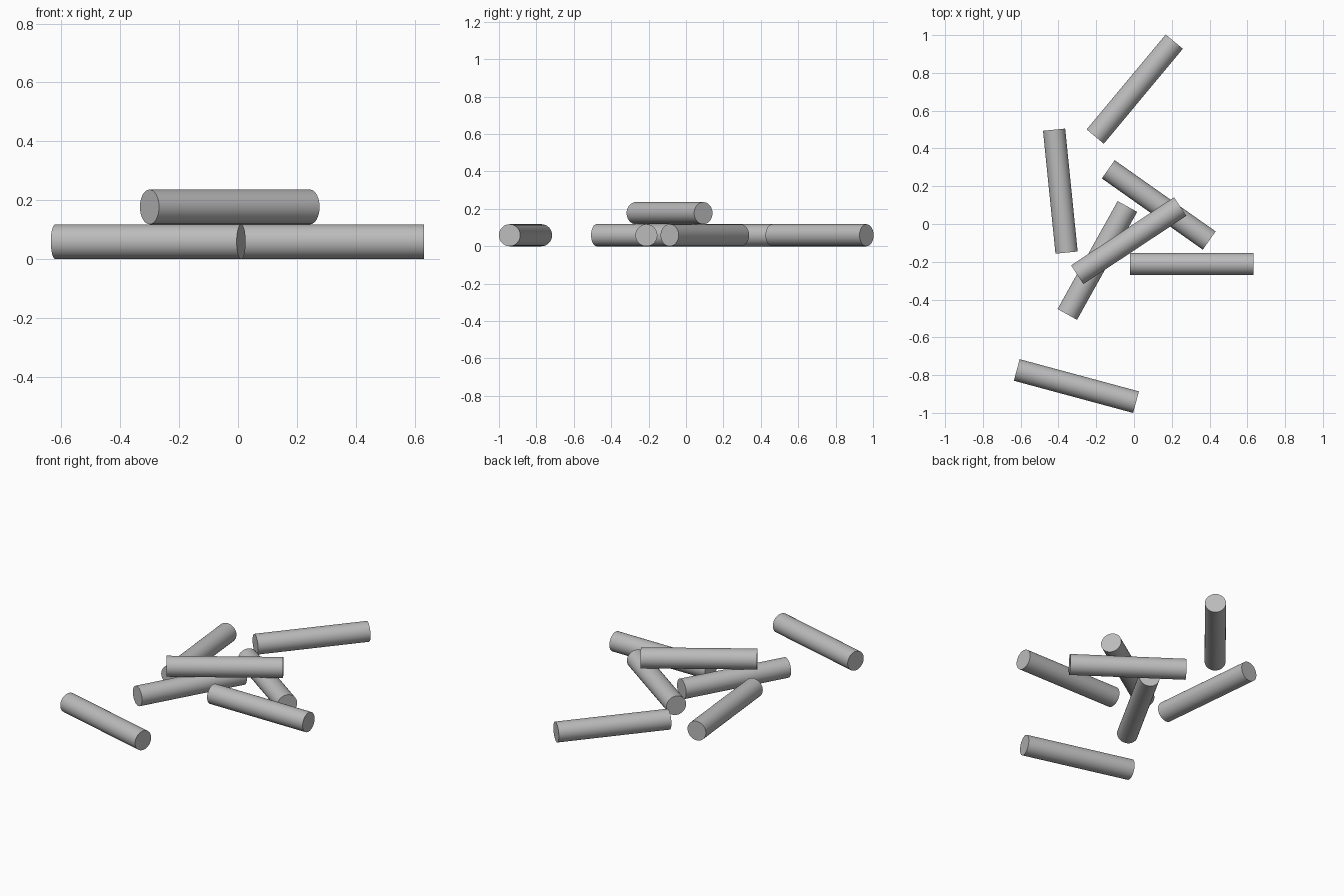
import bpy
import math

cube = bpy.data.objects.get("Cube")
if cube:
    bpy.data.objects.remove(cube, do_unlink=True)

RADIUS = 0.059
LENGTH = 0.654

# Plain grey for every log
grey = bpy.data.materials.new("plain_grey")
grey.use_nodes = True
colour = (0.5, 0.5, 0.5, 1)
grey.diffuse_color = colour
grey.node_tree.nodes["Principled BSDF"].inputs["Base Color"].default_value = colour


def add_log(name, x, y, angle, layer=0):
    """Lay a log flat, turned by angle degrees about z."""
    bpy.ops.mesh.primitive_cylinder_add(
        vertices=32, radius=RADIUS, depth=LENGTH,
        location=(x, y, RADIUS * (1 + 2 * layer)),
        rotation=(0, math.radians(90), math.radians(angle)))
    log = bpy.context.object
    log.name = name
    log.data.materials.append(grey)
    bpy.ops.object.shade_smooth_by_angle(angle=math.radians(30))


# Logs scattered on the ground
add_log("left_log", 0.305, -0.212, 0)
add_log("front_log", -0.305, -0.858, -15.1)
add_log("right_log", -0.390, 0.174, -84.2)
add_log("back_log", 0.004, 0.714, 50.2)
add_log("inner_back_log", 0.131, 0.101, -35.2)
add_log("inner_front_log", -0.194, -0.193, 60.9)

# Log resting across two others
add_log("top_log", -0.028, -0.088, 33.5, layer=1)
